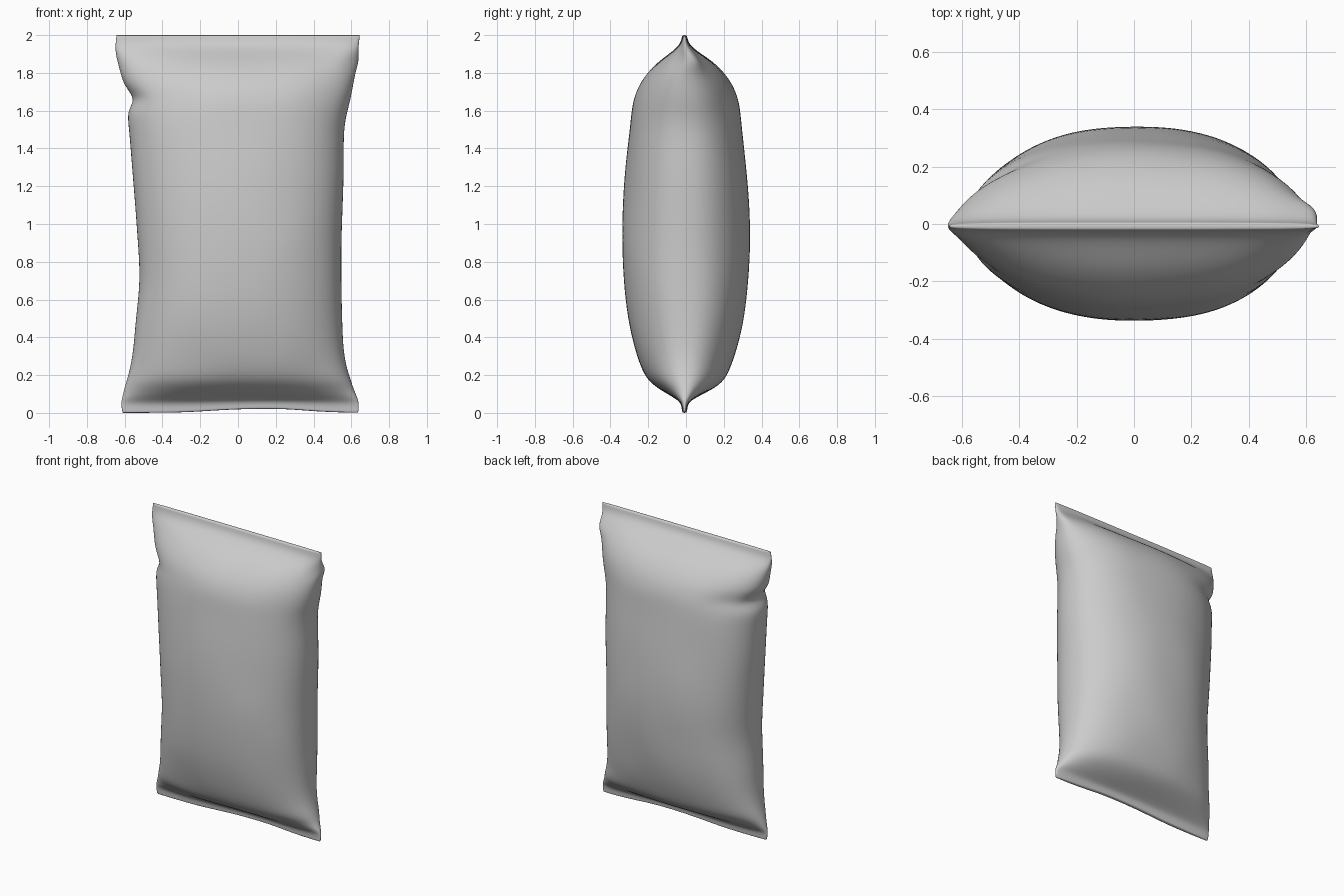
import bpy, bmesh
from math import cos, sin, exp, pi, copysign
from mathutils import Vector, noise

default_cube = bpy.data.objects.get("Cube")
if default_cube:
    bpy.data.objects.remove(default_cube, do_unlink=True)

SIDES = 48

# Plain foil colour
foil = bpy.data.materials.new("grey foil")
foil.use_nodes = True
grey = (0.6, 0.6, 0.6, 1)
foil.diffuse_color = grey
foil.node_tree.nodes["Principled BSDF"].inputs["Base Color"].default_value = grey

# Cross-sections up the bag: height, half depth, right-hand width, left-hand width
sections = [
    (0, .012, .61, .635), (.01, .014, .615, .64), (.05, .018, .62, .64),
    (.075, .05, .615, .635), (.12, .135, .605, .615), (.17, .205, .59, .6),
    (.25, .242, .57, .575), (.35, .275, .555, .56), (.5, .308, .54, .55),
    (.7, .332, .52, .55), (.9, .342, .53, .55), (1.1, .335, .545, .555),
    (1.3, .32, .56, .56), (1.5, .3, .575, .56), (1.6, .288, .59, .58),
    (1.66, .275, .585, .595), (1.73, .25, .605, .61), (1.8, .205, .625, .625),
    (1.86, .145, .64, .645), (1.91, .07, .65, .64), (1.95, .024, .65, .64),
    (1.99, .014, .645, .645), (2, .012, .645, .645),
]


def power(value, exponent):
    return copysign(abs(value) ** exponent, value)


def bump(a, centre, spread):
    return exp(-((a - centre) / spread) ** 2)


def section_point(angle, z, depth, right, left):
    """Rounded lens section, squarer at the flat seams, with soft crumples."""
    squareness = 2 / (2.2 + 2 * max(0, 1 - depth / .1))
    c, s = power(cos(angle), squareness), power(sin(angle), squareness)
    x = c * (left if c > 0 else right)
    y = s * depth - .008 * bump(depth, 0, .1)
    # Pinched fold in the upper right edge, and an ear on the upper left edge
    if c < 0:
        x += .045 * bump(z, 1.66, .03) * bump(c, -1, .15)
        y -= .03 * bump(z, 1.66, .05) * bump(c, -.8, .2) * max(s, 0)
    else:
        y += .03 * bump(z, 1.86, .05) * bump(c, 1, .1)
    # Bottom seam arches slightly, and the film ripples gently
    lift = .025 * bump(z, 0, .06) * bump(x, .12, .28)
    ripple = noise.noise(Vector((x * 4, y * 4, z * 5))) * min(depth, .1) * .06
    return x + c * ripple, y + s * ripple, z + lift


# Bag body lofted through the sections, seams included
bm = bmesh.new()
rings = [[bm.verts.new(section_point(2 * pi * i / SIDES, *sec)) for i in range(SIDES)]
         for sec in sections]
for low, high in zip(rings, rings[1:]):
    for i in range(SIDES):
        j = (i + 1) % SIDES
        bm.faces.new((low[i], low[j], high[j], high[i]))


# Close each seam with a strip of faces across its thickness
def close_seam(ring):
    half = SIDES // 2
    for i in range(half):
        corners = [ring[i], ring[i + 1], ring[-i - 1], ring[-i % SIDES]]
        bm.faces.new(list(dict.fromkeys(corners)))


close_seam(rings[0])
close_seam(rings[-1])
bmesh.ops.recalc_face_normals(bm, faces=bm.faces)
mesh = bpy.data.meshes.new("pillow_bag")
bm.to_mesh(mesh)
bm.free()
mesh.materials.append(foil)
bag = bpy.data.objects.new("pillow_bag", mesh)
bpy.context.collection.objects.link(bag)

bpy.ops.object.select_all(action="DESELECT")
bag.select_set(True)
bpy.context.view_layer.objects.active = bag
bpy.ops.object.shade_smooth()
smoothing = bag.modifiers.new("Smooth film", "SUBSURF")
smoothing.levels = smoothing.render_levels = 2
